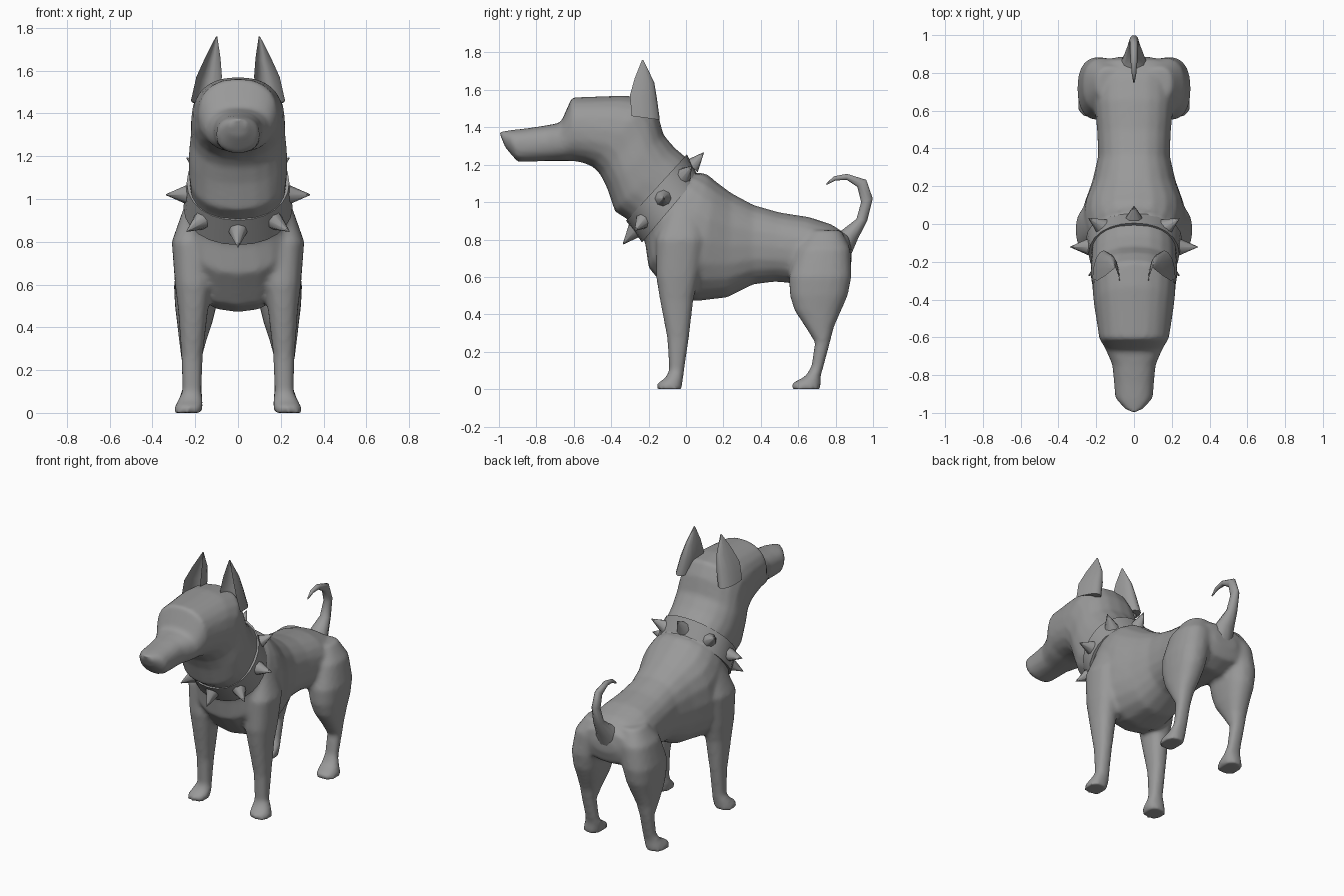
import bpy
import bmesh
from math import sin, cos, pi
from mathutils import Vector

old_cube = bpy.data.objects.get("Cube")
if old_cube:
    bpy.data.objects.remove(old_cube)

# one plain grey for everything
grey = bpy.data.materials.new("plain grey")
grey.use_nodes = True
colour = (.32, .32, .32, 1)
grey.diffuse_color = colour
grey.node_tree.nodes["Principled BSDF"].inputs["Base Color"].default_value = colour


def loft(bm, rings, x=None, sides=20, power=.85, cupped=False):
    """Skin rings given as (y, z, y, z of two opposite points, half width)."""
    loops = []
    for index, (ya, za, yb, zb, half) in enumerate(rings):
        first, last = Vector((0, ya, za)), Vector((0, yb, zb))
        centre, reach = (first + last) / 2, (first - last) / 2
        centre.x = x[index] if x else 0
        loop = []
        for k in range(sides):
            t = 2 * pi * k / sides
            c, s = cos(t), sin(t)
            across = abs(c) ** power * (1 if c > 0 else -1)
            along = abs(s) ** power * (1 if s > 0 else -1)
            if cupped:
                # hollow front, round back
                along = 1 - 1.3 * s if s > 0 else 1 + 2 * s
            loop.append(bm.verts.new(centre + reach * along + Vector((half * across, 0, 0))))
        loops.append(loop)
    for low, high in zip(loops, loops[1:]):
        for k in range(sides):
            n = (k + 1) % sides
            bm.faces.new((low[k], low[n], high[n], high[k]))
    bm.faces.new(loops[0])
    bm.faces.new(loops[-1][::-1])


def finish(name, bm, angle=.7):
    bmesh.ops.recalc_face_normals(bm, faces=bm.faces[:])
    mesh = bpy.data.meshes.new(name)
    bm.to_mesh(mesh)
    bm.free()
    mesh.materials.append(grey)
    obj = bpy.data.objects.new(name, mesh)
    bpy.context.collection.objects.link(obj)
    bpy.ops.object.select_all(action="DESELECT")
    obj.select_set(True)
    bpy.context.view_layer.objects.active = obj
    bpy.ops.object.shade_smooth_by_angle(angle=angle)
    return obj


def limb(bm, rings, side):
    """Horizontal rings: height, front, back, inner x, outer x."""
    loft(bm, [(front, z, back, z, (outer - inner) / 2)
              for z, front, back, inner, outer in rings],
         x=[side * (inner + outer) / 2 for z, front, back, inner, outer in rings])


# trunk, neck and head, from rump to nose
trunk = [
    (.885, .75, .885, .68, .08), (.87, .82, .86, .6, .17),
    (.78, .88, .76, .55, .2), (.66, .92, .62, .56, .21),
    (.5, .945, .48, .575, .195), (.36, .985, .36, .56, .19),
    (.24, 1.05, .22, .49, .22), (.16, 1.11, .05, .47, .265),
    (.12, 1.145, -.08, .5, .27), (.08, 1.16, -.2, .65, .255),
    (.05, 1.15, -.22, .79, .235), (0, 1.24, -.31, .905, .225),
]
head = [
    (-.06, 1.29, -.38, .95, .23), (-.12, 1.36, -.42, 1.07, .23),
    (-.15, 1.47, -.46, 1.15, .22), (-.2, 1.555, -.5, 1.19, .22),
    (-.33, 1.57, -.55, 1.21, .21), (-.61, 1.56, -.6, 1.22, .185),
    (-.67, 1.425, -.66, 1.22, .15), (-.75, 1.41, -.74, 1.22, .115),
    (-.85, 1.395, -.86, 1.215, .105), (-.94, 1.385, -.9, 1.215, .1),
    (-1, 1.375, -.965, 1.29, .04),
]
front_leg = [
    (.97, -.1, .08, .1, .25), (.8, -.16, .1, .12, .31),
    (.6, -.16, .07, .12, .295), (.48, -.14, .04, .14, .28),
    (.27, -.1, .015, .165, .265), (.1, -.09, -.01, .17, .26),
    (.06, -.11, -.015, .165, .28), (.03, -.155, -.02, .165, .295),
    (0, -.155, -.02, .17, .3),
]
hind_leg = [
    (.85, .66, .83, .05, .2), (.75, .59, .88, .05, .27),
    (.6, .55, .885, .08, .3), (.5, .555, .865, .1, .295),
    (.42, .58, .83, .12, .285), (.33, .64, .79, .15, .275),
    (.25, .69, .77, .17, .265), (.12, .67, .735, .17, .26),
    (.07, .64, .72, .165, .275), (.03, .565, .72, .165, .295),
    (0, .56, .72, .17, .3),
]
bm = bmesh.new()
loft(bm, trunk + head)
for side in (-1, 1):
    limb(bm, front_leg, side)
    limb(bm, hind_leg, side)
body = finish("body", bm)
# fuse the overlapping shells into one skin
fuse = body.modifiers.new("fuse", "REMESH")
fuse.mode = "VOXEL"
fuse.voxel_size = .014
fuse.use_smooth_shade = True
soften = body.modifiers.new("soften", "SMOOTH")
soften.factor = .5
soften.iterations = 6

# curled tail
bm = bmesh.new()
loft(bm, [
    (.78, .84, .87, .68, .09), (.83, .85, .92, .8, .06),
    (.91, .91, .97, .9, .035), (.935, 1, 1, 1.02, .025),
    (.915, 1.08, .965, 1.12, .022), (.86, 1.118, .86, 1.152, .018),
    (.8, 1.115, .79, 1.138, .012), (.75, 1.09, .75, 1.1, .004),
], sides=10, power=1)
finish("tail", bm, 1)

# pointed ears, hollow at the front
for side, label in ((1, "left"), (-1, "right")):
    bm = bmesh.new()
    loft(bm, [
        (-.29, 1.46, -.14, 1.44, .06), (-.3, 1.57, -.155, 1.55, .06),
        (-.275, 1.66, -.17, 1.64, .036), (-.235, 1.76, -.228, 1.76, .003),
    ], x=[side * v for v in (.16, .135, .118, .1)], sides=16, power=1, cupped=True)
    finish(label + "_ear", bm, 1)

# tilted collar band
upper = (.005, 1.255, -.32, .9, .24)
lower = (.065, 1.14, -.235, .785, .255)
bm = bmesh.new()
loft(bm, [upper, lower], sides=24, power=.95)
finish("collar", bm)

# eight cone studs around the band
ya, za, yb, zb, half = [(u + v) / 2 for u, v in zip(upper, lower)]
centre = Vector((0, (ya + yb) / 2, (za + zb) / 2))
reach = Vector((0, ya - yb, za - zb)) / 2
bm = bmesh.new()
for k in range(8):
    t = k * pi / 4
    spoke = Vector((half * cos(t), 0, 0)) + reach * sin(t)
    out = spoke.normalized()
    place = out.to_track_quat("Z", "Y").to_matrix().to_4x4()
    place.translation = centre + spoke + out * .04
    bmesh.ops.create_cone(bm, cap_ends=True, segments=8, radius1=.046,
                          radius2=.002, depth=.1, matrix=place)
finish("collar_spikes", bm, 1)
